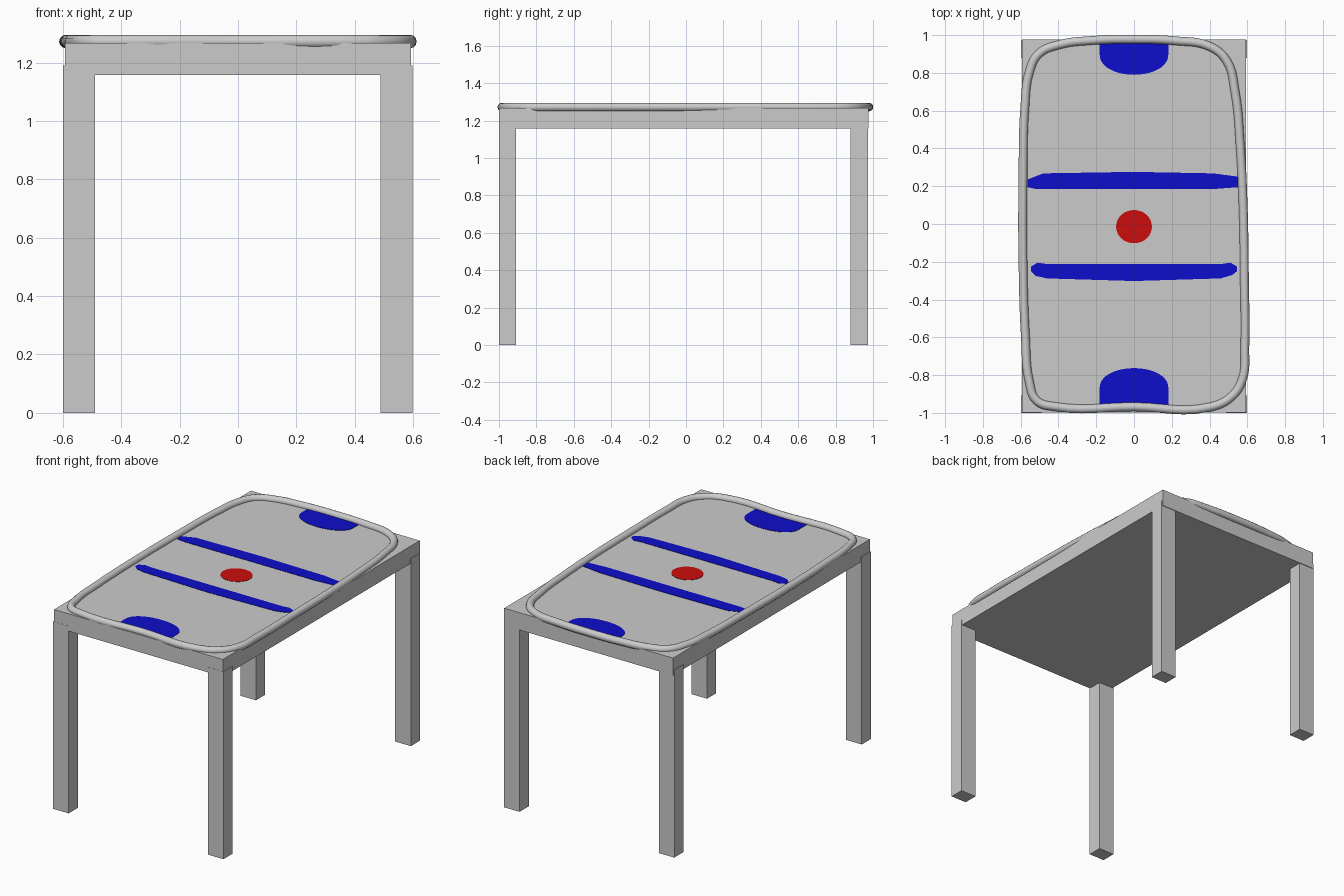
import bpy, bmesh, math

if "Cube" in bpy.data.objects:
    bpy.data.objects.remove(bpy.data.objects["Cube"])


def material(name, rgb):
    m = bpy.data.materials.new(name)
    m.diffuse_color = (*rgb, 1)
    m.use_nodes = True
    m.node_tree.nodes["Principled BSDF"].inputs["Base Color"].default_value = m.diffuse_color
    return m


GREY = material("light grey", (0.6, 0.6, 0.6))
BLUE = material("rink blue", (0.004, 0.004, 0.6))
RED = material("spot red", (0.6, 0.004, 0.004))
TOP = 1.267  # height of the playing surface


def prism(name, outline, z0, z1, mat):
    """Extrude a flat outline (counter-clockwise) from z0 to z1."""
    bm = bmesh.new()
    face = bm.faces.new([bm.verts.new((x, y, z0)) for x, y in outline])
    ext = bmesh.ops.extrude_face_region(bm, geom=[face])
    for v in ext["geom"]:
        if isinstance(v, bmesh.types.BMVert):
            v.co.z = z1
    bmesh.ops.recalc_face_normals(bm, faces=bm.faces)
    me = bpy.data.meshes.new(name)
    bm.to_mesh(me)
    bm.free()
    me.materials.append(mat)
    ob = bpy.data.objects.new(name, me)
    bpy.context.collection.objects.link(ob)
    return ob


def box(name, x0, x1, y0, y1, z0, z1):
    return prism(name, [(x0, y0), (x1, y0), (x1, y1), (x0, y1)], z0, z1, GREY)


def marking(name, outline, mat):
    return prism(name, outline, TOP - 0.002, TOP + 0.002, mat)


# Table slab and four legs
box("table_slab", -0.593, 0.593, -0.999, 0.977, 1.157, TOP)
for side, x0, x1 in (("left", -0.599, -0.49), ("right", 0.488, 0.598)):
    box("front_leg_" + side, x0, x1, -1.0, -0.908, 0, 1.19)
    box("back_leg_" + side, x0, x1, 0.88, 0.973, 0, 1.19)

# Two blue lines with narrower ends
marking("blue_line_back", [(-0.565, 0.195), (-0.515, 0.185), (0.42, 0.185), (0.555, 0.195),
                           (0.555, 0.25), (0.42, 0.268), (0.0, 0.276), (-0.48, 0.268),
                           (-0.565, 0.235)], BLUE)
marking("blue_line_front", [(-0.545, -0.25), (-0.52, -0.275), (-0.46, -0.288), (0.0, -0.302),
                            (0.46, -0.288), (0.52, -0.27), (0.545, -0.25), (0.545, -0.225),
                            (0.51, -0.205), (0.46, -0.212), (-0.46, -0.212),
                            (-0.51, -0.205), (-0.545, -0.225)], BLUE)

# Centre spot
ring = [2 * math.pi * i / 32 for i in range(32)]
marking("centre_spot", [(0.095 * math.cos(a), -0.014 + 0.088 * math.sin(a)) for a in ring], RED)

# Goal areas: straight sides, rounded towards the middle
for name, s, start, tip in (("goal_area_back", 1, 0.9, 0.79), ("goal_area_front", -1, 0.87, 0.763)):
    arc = [math.pi * i / 20 for i in range(21)]
    pts = [(0.182 * math.cos(a), s * (start - (start - tip) * math.sin(a) ** 0.9)) for a in arc]
    pts += [(-0.182, s * 0.965), (0.182, s * 0.965)]
    marking(name, pts, BLUE)

# Rounded rail swept along a closed, slightly uneven path
path = [(0, 0.978), (0.22, 0.970), (0.40, 0.940), (0.49, 0.865), (0.535, 0.70), (0.562, 0.42),
        (0.578, 0.10), (0.585, -0.30), (0.587, -0.65), (0.575, -0.82), (0.515, -0.915),
        (0.40, -0.970), (0, -0.968), (-0.42, -0.967), (-0.515, -0.935), (-0.555, -0.83),
        (-0.575, -0.60), (-0.588, -0.20), (-0.588, 0.25), (-0.578, 0.62), (-0.555, 0.80),
        (-0.505, 0.90), (-0.40, 0.948), (-0.22, 0.972)]
curve = bpy.data.curves.new("rail", "CURVE")
curve.dimensions = "3D"
curve.bevel_depth = 0.023
curve.bevel_resolution = 4
curve.resolution_u = 6
sp = curve.splines.new("BEZIER")
sp.bezier_points.add(len(path) - 1)
sp.use_cyclic_u = True
for p, (x, y) in zip(sp.bezier_points, path):
    p.co = (x, y, 1.272)
    p.handle_left_type = p.handle_right_type = "AUTO"
curve.materials.append(GREY)
rail = bpy.data.objects.new("rail", curve)
bpy.context.collection.objects.link(rail)
bpy.context.view_layer.objects.active = rail
rail.select_set(True)
bpy.ops.object.convert(target="MESH")
bpy.ops.object.shade_smooth_by_angle(angle=math.radians(50))
